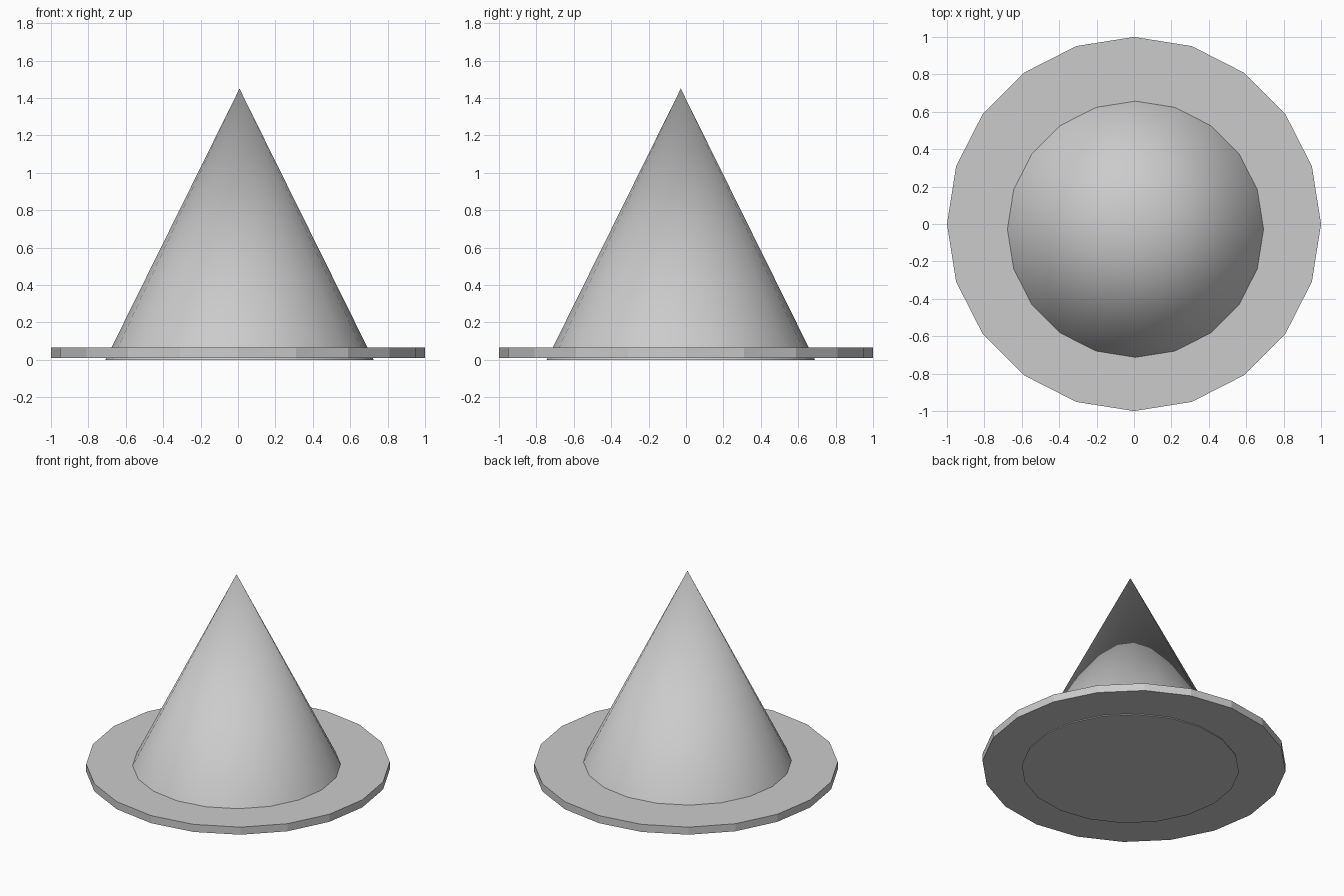
import bpy

if "Cube" in bpy.data.objects:
    bpy.data.objects.remove(bpy.data.objects["Cube"])

SIDES = 20


def cone(name, r_bottom, r_top, z0, z1, x=0.0, y=0.0):
    """Upright 20-sided cone or disc between two heights."""
    bpy.ops.mesh.primitive_cone_add(
        vertices=SIDES, radius1=r_bottom, radius2=r_top, depth=z1 - z0,
        end_fill_type='NGON', location=(x, y, (z0 + z1) / 2))
    obj = bpy.context.object
    obj.name = name
    return obj


# Flat faceted brim
cone("brim", 1.0, 1.0, 0.01, 0.065)

# Smooth pointed crown, slightly off centre and poking just below the brim
crown = cone("crown", 0.717, 0.0, 0.0, 1.45, x=0.008, y=-0.028)
bpy.ops.object.shade_smooth_by_angle()
